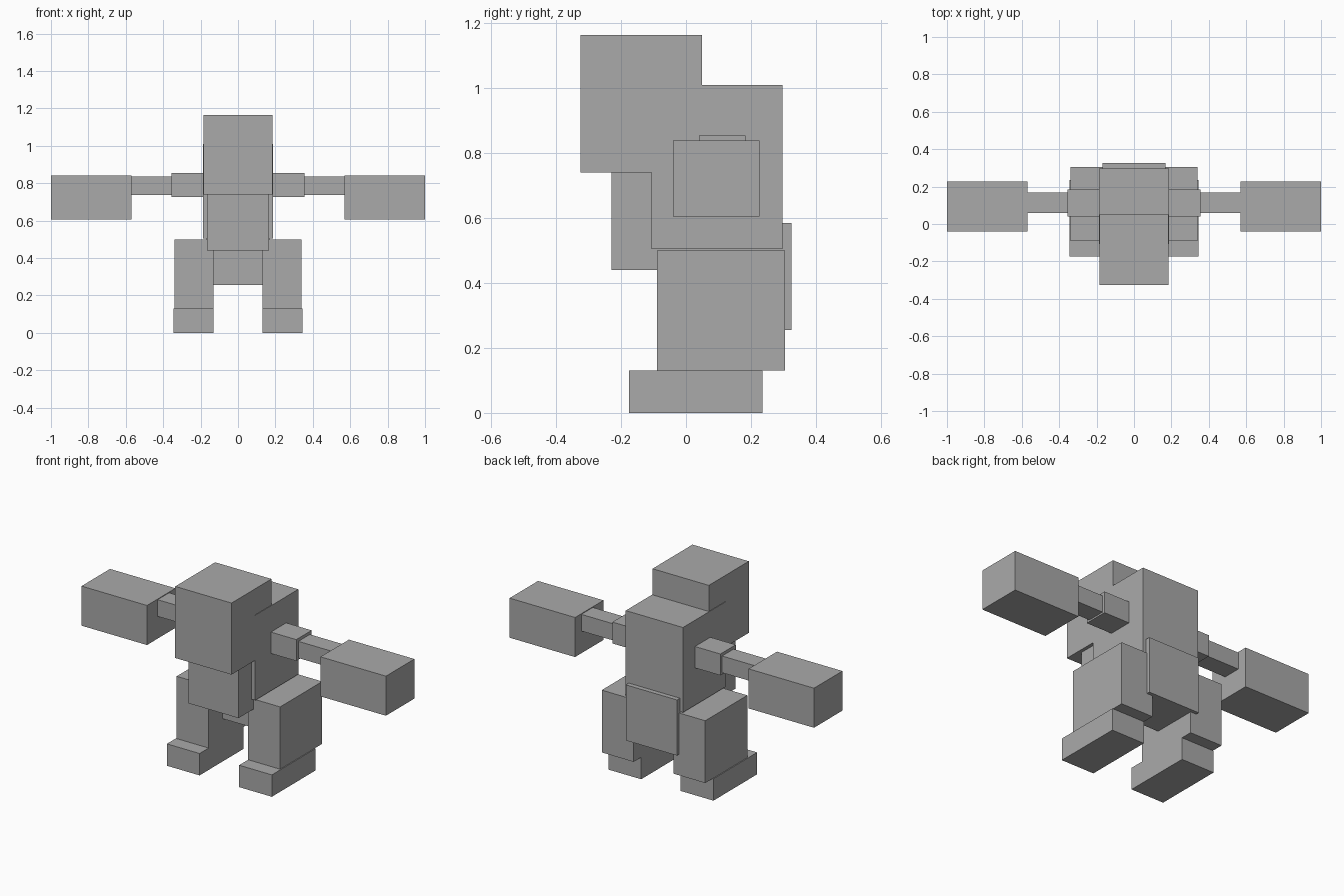
import bpy
import bmesh
from mathutils import Vector

if "Cube" in bpy.data.objects:
    bpy.data.objects.remove(bpy.data.objects["Cube"], do_unlink=True)

GREY = (0.4, 0.4, 0.4, 1.0)
grey = bpy.data.materials.new("plain grey")
grey.use_nodes = True
grey.diffuse_color = GREY
grey.node_tree.nodes["Principled BSDF"].inputs["Base Color"].default_value = GREY


def box(name, x, y, z):
    """Flat-sided block spanning the given (low, high) range on each axis."""
    low, high = (Vector(corner) for corner in zip(x, y, z))
    bm = bmesh.new()
    bmesh.ops.create_cube(bm, size=1)
    bmesh.ops.scale(bm, vec=high - low, verts=bm.verts)
    bmesh.ops.translate(bm, vec=(low + high) / 2, verts=bm.verts)
    mesh = bpy.data.meshes.new(name)
    bm.to_mesh(mesh)
    bm.free()
    mesh.materials.append(grey)
    obj = bpy.data.objects.new(name, mesh)
    bpy.context.collection.objects.link(obj)
    return obj


def pair(name, x, y, z):
    """The same block on both sides of the body."""
    box("left_" + name, x, y, z)
    box("right_" + name, (-x[1], -x[0]), y, z)


# Body
box("head", (-0.185, 0.185), (-0.325, 0.05), (0.74, 1.165))
box("torso", (-0.188, 0.188), (-0.107, 0.297), (0.505, 1.01))
box("chest", (-0.165, 0.165), (-0.23, 0.05), (0.44, 0.78))
box("pelvis", (-0.168, 0.168), (0.04, 0.325), (0.255, 0.585))

# Arms
pair("shoulder", (0.17, 0.355), (0.04, 0.184), (0.727, 0.854))
pair("forearm", (0.34, 0.58), (0.06, 0.168), (0.737, 0.836))
pair("hand", (0.57, 1.0), (-0.04, 0.227), (0.605, 0.84))

# Legs
pair("leg", (0.13, 0.34), (-0.09, 0.305), (0.13, 0.5))
pair("foot", (0.13, 0.345), (-0.175, 0.235), (0.0, 0.13))
